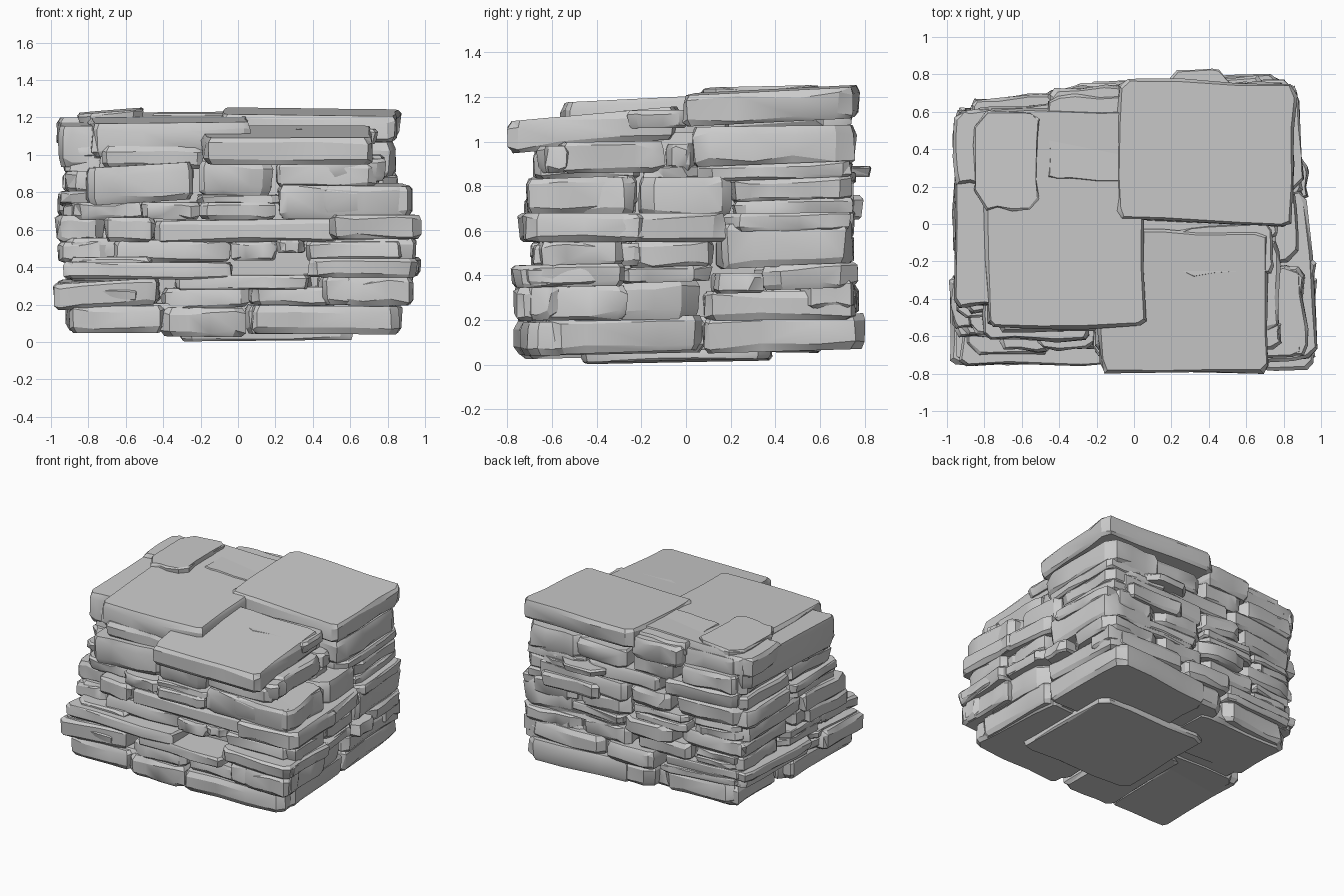
import bpy, bmesh, random
from mathutils import Matrix, Vector

if "Cube" in bpy.data.objects:
    bpy.data.objects.remove(bpy.data.objects["Cube"])

random.seed(5)
R = random.uniform


def add_slab(bm, x0, x1, y0, y1, z0, z1, sx=0.0, sy=0.0, clip=0.04, yaw=0.0, pad=0.008):
    """Rough flat stone: skewed, wobbly outline lofted through four rings."""
    x0, x1, y0, y1 = x0 - pad, x1 + pad, y0 - pad, y1 + pad
    w, d, h = x1 - x0, y1 - y0, z1 - z0
    cx, cy = (x0 + x1) / 2, (y0 + y1) / 2
    k = min(0.03, w * 0.08, d * 0.08)
    corners = [(x0 + R(0, k), y0 + R(0, k)), (x1 - R(0, k), y0 + R(0, k)),
               (x1 - R(0, k), y1 - R(0, k)), (x0 + R(0, k), y1 - R(0, k))]
    outline = []
    for i in range(4):
        a, b = Vector(corners[i]), Vector(corners[(i + 1) % 4])
        length = (b - a).length
        u = (b - a) / length
        inward = Vector((-u.y, u.x))
        c0 = min(clip * R(0.3, 1.4), length * 0.2)
        c1 = min(clip * R(0.3, 1.4), length * 0.2)
        for t in (c0, length * R(0.25, 0.4), length * R(0.58, 0.75), length - c1):
            mid = c0 < t < length - c1
            outline.append(a + u * t + inward * (R(-0.012, 0.012) if mid else 0))
    ins = min(0.022, h * 0.18)
    rot = Matrix.Rotation(yaw, 2)
    rings = []
    for f, k in ((0, 1.2), (0.18, 0.2), (0.82, 0.1), (1, 0.9)):
        ring = []
        for p in outline:
            e = ins * k + (R(-0.006, 0.01) if 0 < f < 1 else 0)
            q = rot @ Vector(((p.x - cx) * (1 - 2 * e / w), (p.y - cy) * (1 - 2 * e / d)))
            zz = z0 + h * f + sx * q.x + sy * q.y
            if 0 < f < 1:
                zz += R(-0.09, 0.09) * h
            ring.append(bm.verts.new((q.x + cx, q.y + cy, zz)))
        rings.append(ring)
    n = len(outline)
    for lo, hi in zip(rings, rings[1:]):
        for i in range(n):
            j = (i + 1) % n
            bm.faces.new((lo[i], lo[j], hi[j], hi[i]))
    bm.faces.new(rings[-1])
    bm.faces.new(rings[0][::-1])


def make(name, slabs):
    bm = bmesh.new()
    for s in slabs:
        add_slab(bm, *s)
    bmesh.ops.triangulate(bm, faces=[f for f in bm.faces if len(f.verts) == 4])
    me = bpy.data.meshes.new(name)
    bm.to_mesh(me)
    bm.free()
    ob = bpy.data.objects.new(name, me)
    bpy.context.collection.objects.link(ob)
    return ob


# Solid heart behind the stones, and the footing plate
make("core", [(-0.76, 0.7, -0.52, 0.6, 0.08, 1.04)])
make("footing_plate", [(-0.32, 0.62, -0.47, 0.39, 0.015, 0.09, 0.01, 0.02, 0.06)])

# Front stones by course: x0, x1, z0, z1
front = [
    [(-.92, -.4, .055, .2), (-.42, .05, .035, .19), (.04, .85, .05, .2)],
    [(-.98, -.41, .19, .33), (-.41, .06, .18, .3), (.05, .53, .2, .3), (.52, .93, .2, .35)],
    [(-.93, -.02, .34, .43), (-.35, .4, .285, .36), (.36, .98, .35, .45)],
    [(-.95, -.67, .43, .54), (-.68, -.03, .43, .55), (-.04, .22, .44, .54),
     (.2, .36, .48, .55), (.36, .9, .44, .54)],
    [(-.97, -.71, .54, .68), (-.73, -.42, .54, .67), (-.46, .98, .54, .66)],
    [(-.9, -.5, .66, .75), (-.52, -.2, .66, .75), (-.22, .2, .66, .75),
     (-.24, .22, .745, .79), (.2, .92, .66, .84)],
    [(-.83, -.22, .75, .95), (-.22, .2, .79, .97), (.2, .74, .83, .97)],
    [(-.75, -.18, .93, 1.05)],
]
front_y = [-.76, -.75, -.76, -.70, -.74, -.72, -.69, -.60]
left_recess = [0, 0, 0, .07, .18, .12, .07, 0]    # upper left corner steps back
for i, course in enumerate(front):
    depth = 0.8 if i == 0 else 0.5
    slabs = []
    for x0, x1, z0, z1 in course:
        y = front_y[i] + R(-0.012, 0.012)
        yaw = R(-0.015, 0.015)
        if x0 < -0.74:
            y += left_recess[i]
        elif x0 < -0.4:
            y += left_recess[i] * 0.4
        if i == 0 and x0 > 0:        # bottom right stone is turned inwards
            y, yaw = -0.75, 0.1
        slope = 0.06 if i in (1, 6) and x0 < -0.3 else R(-0.015, 0.015)
        slabs.append((x0, x1, y, y + depth, z0, z1, slope, 0.02, 0.04, yaw))
    make(f"front_course_{i + 1}", slabs)

# Right-hand stones by course: y0, y1, z0, z1
right = [
    [(-.68, .07, .055, .21), (.05, .79, .06, .22)],
    [(-.75, -.58, .2, .36), (-.58, .07, .2, .37), (.06, .75, .2, .33), (.5, .75, .25, .38)],
    [(-.76, -.28, .36, .44), (-.3, .12, .37, .44), (.1, .34, .32, .41), (.32, .76, .34, .45)],
    [(-.68, -.28, .43, .56), (-.28, .12, .43, .56), (.12, .75, .44, .64)],
    [(-.74, .17, .55, .68), (.15, .74, .6, .68)],
    [(-.72, -.22, .68, .84), (-.23, .21, .66, .84), (.2, .75, .66, .74), (.19, .74, .73, .84)],
    [(-.68, -.52, .86, .98), (-.57, -.09, .86, 1.0), (-.2, .05, .83, .89), (-.1, .05, .87, .99),
     (.03, .76, .89, 1.07), (.02, .75, .83, .9)],
    [(-.28, .0, 1.06, 1.14)],
]
right_x = [.89, .93, .975, .95, .98, .92, .88, .78]
for i, course in enumerate(right):
    depth = 0.85 if i == 0 else 0.5
    slabs = []
    for y0, y1, z0, z1 in course:
        taper = 0.03 if i == 6 else 0.075
        x = right_x[i] - taper * ((y0 + y1) / 2 + 0.5) + R(-0.01, 0.01)
        if i == 6 and y1 < 0.06:
            x -= 0.1
        slabs.append((x - depth, x, y0, y1, z0, z1, 0.0, R(0.0, 0.04), 0.06, taper * 0.8))
    make(f"right_course_{i + 1}", slabs)

# Back and left stones: each course broken at random joints
levels = [.06, .21, .33, .44, .55, .67, .8, .91, 1.05]
left_x = [-.89, -.95, -.93, -.95, -.96, -.97, -.95, -.94]


def joints(a, b):
    cuts = [a]
    while b - cuts[-1] > 0.8:
        cuts.append(cuts[-1] + R(0.35, 0.65))
    return list(zip(cuts, cuts[1:] + [b]))


def split_height(z0, z1):
    if R(0, 1) < 0.25:
        m = z0 + (z1 - z0) * R(0.4, 0.6)
        return [(z0, m), (m, z1)]
    return [(z0, z1 + R(-0.005, 0.02))]


for i, (z0, z1) in enumerate(zip(levels, levels[1:])):
    back, left = [], []
    depth = 0.8 if i == 0 else 0.45
    for a, b in joints(left_x[i] + 0.07, min(right_x[i] - 0.14, 0.8)):
        for lo, hi in split_height(z0, z1) if i else [(z0, z1)]:
            m = (a + b) / 2
            y = (0.755 if m > -0.1 else 0.755 + 0.15 * (m + 0.1)) + R(-0.018, 0.015)
            yaw = 0.08 if m < -0.3 else 0.0
            back.append((a, b, y - depth, y, lo + 0.01, hi + 0.01, R(-0.03, 0.03), 0.01,
                         0.05, yaw))
    start = [-.72, -.74, -.72, -.6, -.5, -.5, -.48, -.45][i]
    for a, b in joints(start, 0.62):
        for lo, hi in split_height(z0, z1) if i else [(z0, z1)]:
            x = left_x[i] + R(-0.01, 0.025)
            left.append((x, x + depth, a, b, lo, hi, 0.01, R(-0.03, 0.03), 0.05))
    make(f"back_course_{i + 1}", back)
    make(f"left_course_{i + 1}", left)

# Jutting stones at the back
make("back_ledge", [(.15, .55, .4, .82, .84, .89, 0, 0, .1), (.2, .7, .4, .805, .65, .76)])

# Cap slabs
make("cap_back_right", [(-.1, .87, -.01, .765, 1.09, 1.23, -0.01, 0.05, 0.05, -0.03)])
make("cap_front_right", [(-.2, .74, -.8, -.02, .98, 1.125, 0.0, 0.09, 0.05)])
make("cap_left", [(-.8, .06, -.56, .62, 1.02, 1.2, 0.01, 0.05, 0.05, 0.02)])
make("cap_small", [(-.87, -.49, .07, .6, 1.17, 1.235, 0.08, 0.02, 0.1)])
make("cap_left_edge", [(-.97, -.7, -.45, .62, .95, 1.17, 0.0, 0.03),
                       (-.96, -.72, .2, .62, 1.05, 1.2)])
make("cap_back_edge", [(-.91, -.4, .3, .655, 1.02, 1.18, 0, 0, .05, .05),
                       (-.45, -.02, .2, .745, 1.04, 1.2), (-.48, .0, .22, .7, 1.12, 1.22)])
make("cap_fill", [(-.1, .66, -.3, .2, 1.0, 1.12, 0, 0.03)])

# Crisp stone edges with softly shaded facets
bpy.ops.object.select_all(action='DESELECT')
for ob in bpy.context.collection.objects:
    ob.select_set(True)
    bpy.context.view_layer.objects.active = ob
bpy.ops.object.shade_smooth_by_angle(angle=0.45)
